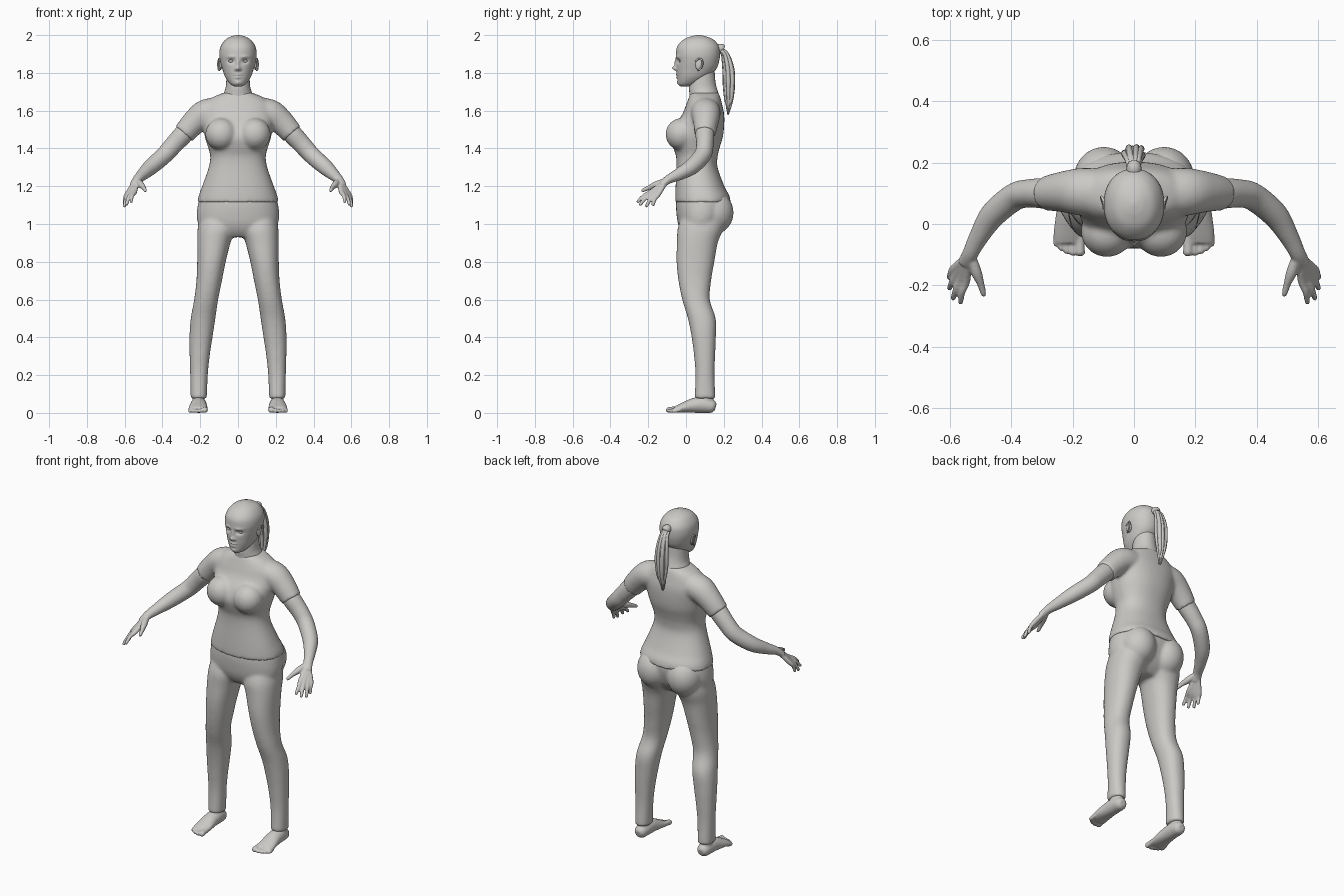
import bpy, bmesh, math, random
from mathutils import Vector, Matrix

if "Cube" in bpy.data.objects:
    bpy.data.objects.remove(bpy.data.objects["Cube"])

grey = bpy.data.materials.new("plain_grey")
grey.use_nodes = True
grey.diffuse_color = (0.6, 0.59, 0.57, 1)
grey.node_tree.nodes["Principled BSDF"].inputs["Base Color"].default_value = (0.6, 0.59, 0.57, 1)
Z, X = Vector((0, 0, 1)), Vector((1, 0, 0))


def smooth_rows(rows, steps):
    """Catmull-Rom interpolation between rows of numbers."""
    out = []
    for i in range(len(rows) - 1):
        a, b, c, d = (rows[max(i - 1, 0)], rows[i], rows[i + 1], rows[min(i + 2, len(rows) - 1)])
        for k in range(steps):
            t = k / steps
            out.append([0.5 * (2 * q + (r - p) * t + (2 * p - 5 * q + 4 * r - s) * t * t
                               + (3 * q - p - 3 * r + s) * t ** 3) for p, q, r, s in zip(a, b, c, d)])
    return out + [list(rows[-1])]


def skin_rings(bm, rings):
    """Bridge rings of points into a closed skin."""
    loops = [[bm.verts.new(p) for p in ring] for ring in rings]
    n = len(loops[0])
    for lo, hi in zip(loops, loops[1:]):
        for i in range(n):
            bm.faces.new((lo[i], lo[(i + 1) % n], hi[(i + 1) % n], hi[i]))
    bm.faces.new(loops[0][::-1])
    bm.faces.new(loops[-1])


def oval(n, p=2.0):
    for i in range(n):
        a = 2 * math.pi * i / n
        c, s = math.cos(a), math.sin(a)
        yield math.copysign(abs(c) ** (2 / p), c), math.copysign(abs(s) ** (2 / p), s)


def upright(bm, rows, p=2.0, n=48, steps=5, side=1):
    """Level sections: z, x min, x max, y min, y max."""
    rings = []
    for z, x0, x1, y0, y1 in smooth_rows(rows, steps):
        rings.append([(side * ((x0 + x1) / 2 + u * (x1 - x0) / 2), (y0 + y1) / 2 + v * (y1 - y0) / 2, z)
                      for u, v in oval(n, p)])
    skin_rings(bm, rings)


def tube(bm, rows, n=20, steps=5, side=1, ref=Z):
    """Sections across a path: x, y, z, half width, half height."""
    rows = smooth_rows(rows, steps)
    pts = [Vector(r[:3]) for r in rows]
    rings = []
    for i, r in enumerate(rows):
        t = (pts[min(i + 1, len(pts) - 1)] - pts[max(i - 1, 0)]).normalized()
        w = t.cross(ref).normalized()
        h = w.cross(t)
        ring = [pts[i] + w * (u * r[3]) + h * (v * r[4]) for u, v in oval(n)]
        rings.append([(side * q.x, q.y, q.z) for q in ring])
    skin_rings(bm, rings)


def ball(bm, centre, radii):
    bmesh.ops.create_uvsphere(bm, u_segments=32, v_segments=20, radius=1,
                              matrix=Matrix.Translation(centre) @ Matrix.Diagonal((*radii, 1)))


def finish(bm, name, voxel=0, relax=0, mirror=False):
    """Make the object; optionally mirror it and fuse its volumes."""
    bmesh.ops.recalc_face_normals(bm, faces=bm.faces)
    for f in bm.faces:
        f.smooth = True
    me = bpy.data.meshes.new(name)
    bm.to_mesh(me)
    bm.free()
    me.materials.append(grey)
    ob = bpy.data.objects.new(name, me)
    bpy.context.collection.objects.link(ob)
    if mirror:
        ob.modifiers.new("mirror", 'MIRROR').use_mirror_merge = False
    if voxel:
        m = ob.modifiers.new("fuse", 'REMESH')
        m.mode, m.voxel_size, m.use_smooth_shade = 'VOXEL', voxel, True
    if relax:
        m = ob.modifiers.new("relax", 'SMOOTH')
        m.factor, m.iterations = 0.5, relax
    return ob


# Shirt: torso, bust and short sleeves
bm = bmesh.new()
torso = [(1.115, .216, -.057, .236), (1.15, .208, -.057, .23), (1.2, .19, -.055, .203), (1.3, .155, -.05, .167),
         (1.36, .147, -.053, .168), (1.41, .16, -.07, .18), (1.46, .175, -.08, .195), (1.52, .185, -.06, .202),
         (1.58, .19, -.02, .202), (1.63, .18, .0, .192), (1.67, .135, .015, .182), (1.695, .075, .025, .172)]
upright(bm, [(z, -w, w, a, b) for z, w, a, b in torso], p=2.25)
for s in (1, -1):
    ball(bm, (s * .088, -.025, 1.475), (.085, .083, .085))
    tube(bm, [(.09, .1, 1.595, .08, .075), (.17, .105, 1.585, .078, .075), (.23, .105, 1.54, .067, .067),
              (.287, .1, 1.477, .056, .059)], side=s, n=32)
finish(bm, "shirt", .009, 7)

# Trousers: hips, seat and legs
bm = bmesh.new()
hips = [(.93, .13, .0, .13), (.96, .185, -.025, .165), (1.0, .211, -.042, .195), (1.05, .218, -.05, .215),
        (1.1, .213, -.053, .225), (1.14, .204, -.05, .222)]
upright(bm, [(z, -w, w, a, b) for z, w, a, b in hips], p=2.2)
leg = [(1.02, .012, .205, -.03, .2), (.97, .014, .214, -.045, .195), (.9, .04, .216, -.048, .168),
       (.8, .065, .216, -.05, .15), (.7, .085, .22, -.04, .133), (.6, .105, .232, -.02, .126),
       (.5, .12, .25, .01, .157), (.4, .135, .257, .03, .158), (.3, .15, .256, .043, .154),
       (.2, .16, .253, .05, .151), (.075, .165, .251, .045, .156)]
for s in (1, -1):
    ball(bm, (s * .098, .145, 1.06), (.1, .107, .115))
    upright(bm, leg, p=2.2, side=s)
finish(bm, "trousers", .009, 6)

# Arms and hands
bm = bmesh.new()
tube(bm, [(.24, .103, 1.525, .048, .048), (.287, .1, 1.477, .05, .052), (.34, .1, 1.42, .046, .049),
          (.39, .088, 1.365, .045, .046), (.46, .03, 1.303, .042, .042), (.505, -.04, 1.262, .032, .032),
          (.533, -.095, 1.235, .026, .023), (.55, -.13, 1.205, .026, .018)], n=32)
knuckles = [(.547, -.182, 1.172), (.563, -.176, 1.164), (.577, -.163, 1.158), (.587, -.146, 1.158)]
tips = [(.566, -.256, 1.118), (.590, -.243, 1.103), (.602, -.21, 1.093), (.602, -.175, 1.1)]
for k, t in zip(knuckles, tips):
    m = (Vector(k) * .5 + Vector(t) * .5) + Vector((.004, -.004, .004))
    tube(bm, [(.54, -.105, 1.228, .014, .014), (*k, .014, .013), (*m, .0105, .0105),
              (*t, .0085, .0085), (*(Vector(t) + (Vector(t) - m) * .1), .004, .004)], n=16)
tube(bm, [(.53, -.105, 1.23, .014, .014), (.515, -.155, 1.21, .018, .018), (.5, -.195, 1.193, .012, .013),
          (.491, -.228, 1.178, .009, .01), (.489, -.236, 1.174, .004, .004)], n=16)
finish(bm, "arms", .005, 3, mirror=True)

# Feet with toes
bm = bmesh.new()
upright(bm, [(.02, .178, .24, .075, .145), (.06, .178, .242, .065, .145), (.11, .178, .242, .06, .145)], n=32)
tube(bm, [(.208, .157, .03, .018, .018), (.208, .14, .034, .034, .034), (.208, .09, .042, .041, .042),
          (.209, .04, .039, .044, .039), (.211, -.02, .026, .05, .026), (.211, -.06, .016, .049, .016)], n=32)
for x, y, r in [(.176, -.105, .015), (.2, -.104, .0105), (.219, -.098, .0105), (.237, -.088, .0105), (.253, -.074, .01)]:
    tube(bm, [(x, -.03, r + .008, r, r), (x, y + .03, r + .003, r, r), (x, y + .01, r, r * 1.1, r),
              (x, y, r, r * .5, r * .5)], n=16)
finish(bm, "feet", .005, 3, mirror=True)

# Neck
bm = bmesh.new()
upright(bm, [(1.64, -.09, .09, .02, .18), (1.69, -.076, .076, .018, .172), (1.72, -.066, .066, .016, .163),
             (1.76, -.062, .062, .02, .155), (1.84, -.06, .06, .03, .15)])
finish(bm, "neck")

# Head, with the face modelled by soft bumps: x, z, x spread, z spread, y push
bm = bmesh.new()
head = [(1.727, .016, -.027, .01), (1.742, .042, -.04, .06), (1.778, .068, -.046, .122), (1.82, .083, -.05, .16),
        (1.86, .094, -.051, .175), (1.9, .099, -.053, .18), (1.94, .092, -.046, .175), (1.975, .068, -.015, .147),
        (1.993, .036, .025, .107), (2.0, .008, .058, .075)]
upright(bm, [(z, -w, w, a, b) for z, w, a, b in head], p=2.15, n=112, steps=8)
bumps = [(.036, 1.862, .016, .011, .014), (0, 1.85, .008, .022, -.011), (0, 1.824, .011, .011, -.022),
         (.013, 1.819, .006, .006, -.008), (0, 1.791, .019, .005, -.008), (0, 1.776, .015, .006, -.008),
         (0, 1.7835, .022, .002, .004), (0, 1.747, .018, .012, -.006), (.036, 1.885, .022, .007, -.005)]
for v in bm.verts:
    if v.co.y < .05:
        x, z = abs(v.co.x), v.co.z
        v.co.y += sum(d * math.exp(-((x - bx) / sx) ** 2 - ((z - bz) / sz) ** 2) for bx, bz, sx, sz, d in bumps)
finish(bm, "head")

# Eyes and ears
bm = bmesh.new()
ball(bm, (.036, -.024, 1.862), (.016, .014, .0085))
finish(bm, "eyes", mirror=True)
bm = bmesh.new()
ball(bm, (.092, .068, 1.845), (.009, .019, .03))
rim = [(.098 + .008 * max(math.sin(a), 0), .066 + .021 * math.sin(a) + .006 * math.cos(a), 1.844 + .031 * math.cos(a),
        .0045, .0045) for a in [math.radians(d) for d in range(-60, 200, 26)]]
tube(bm, rim, n=10, steps=3, ref=X)
finish(bm, "ears", mirror=True)

# Ponytail: a tie and a bundle of tapering strands
random.seed(4)
bm = bmesh.new()
tube(bm, [(0, .16, 1.925, .022, .022), (0, .185, 1.93, .024, .024), (0, .2, 1.925, .018, .018)], ref=X)
finish(bm, "hair_tie")
bm = bmesh.new()
for i in range(18):
    a = 2.4 * i
    r = math.sqrt((i + .5) / 18)
    dx, dy = r * math.cos(a), r * math.sin(a)
    end = 1.575 + .06 * random.random() * r
    tube(bm, [(dx * .012, .175, 1.925 + dy * .012, .008, .008), (dx * .02, .207 + dy * .014, 1.9, .01, .01),
              (dx * .03, .226 + dy * .024, 1.82, .012, .011), (dx * .031, .229 + dy * .025, 1.74, .012, .011),
              (dx * .02, .228 + dy * .018, 1.66, .009, .009), (dx * .008, .222 + dy * .008, end, .002, .002)],
         n=8, ref=X)
finish(bm, "ponytail")
